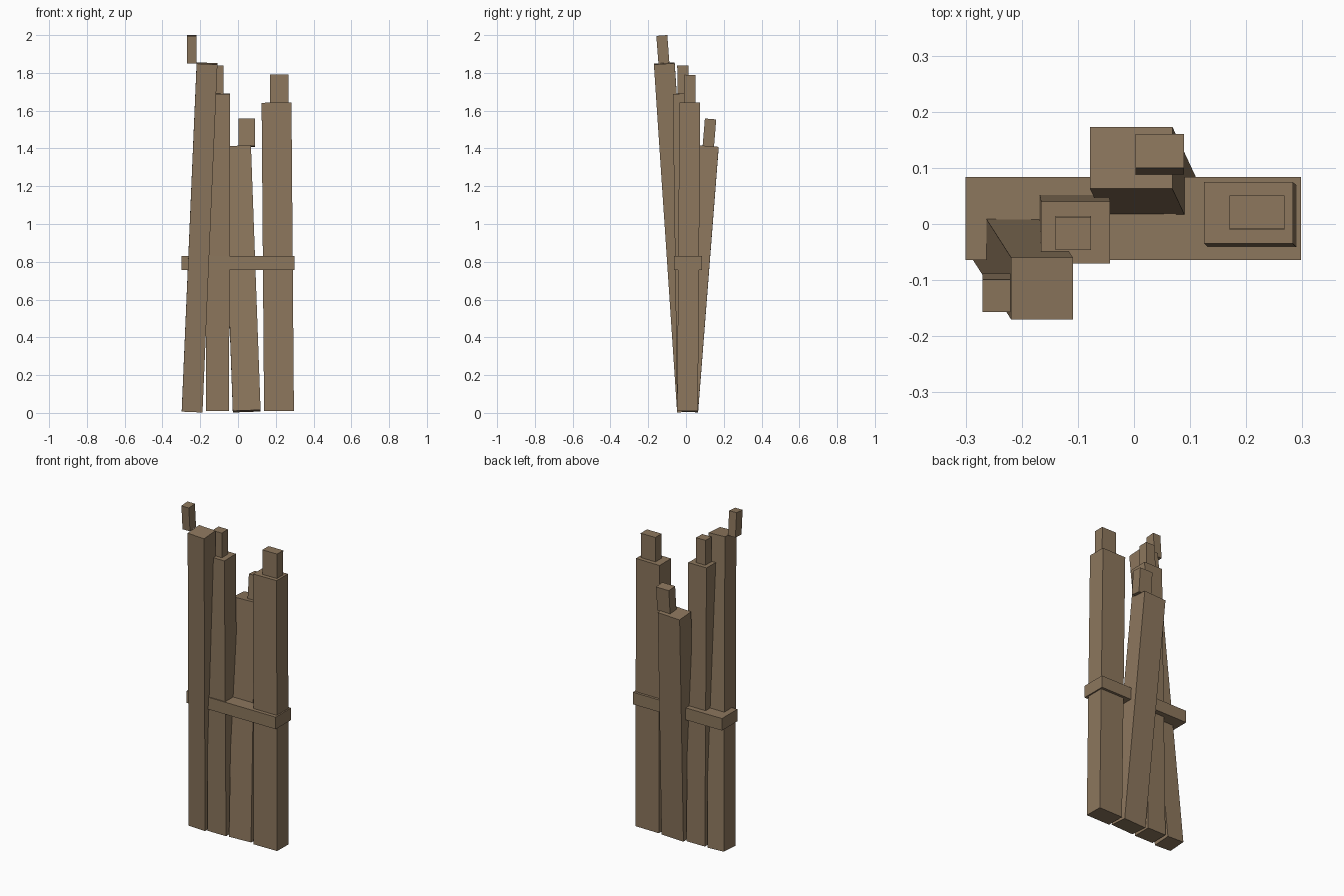
import bpy
import bmesh

if "Cube" in bpy.data.objects:
    bpy.data.objects.remove(bpy.data.objects["Cube"], do_unlink=True)

# Single weathered wood colour
wood = bpy.data.materials.new("weathered_wood")
wood.use_nodes = True
COLOUR = (0.265, 0.184, 0.110, 1.0)
wood.diffuse_color = COLOUR
bsdf = wood.node_tree.nodes["Principled BSDF"]
bsdf.inputs["Base Color"].default_value = COLOUR
bsdf.inputs["Roughness"].default_value = 0.9


def beam(name, bottom, top, size):
    """Box leaning from bottom centre to top centre, ends cut square to its axis."""
    lean = [(t - b) / (top[2] - bottom[2]) for b, t in zip(bottom[:2], top[:2])]
    bm = bmesh.new()
    bmesh.ops.create_cube(bm, size=1.0)
    for v in bm.verts:
        end = top if v.co.z > 0 else bottom
        dx, dy = v.co.x * size[0], v.co.y * size[1]
        v.co = (end[0] + dx, end[1] + dy, end[2] - lean[0] * dx - lean[1] * dy)
    mesh = bpy.data.meshes.new(name)
    bm.to_mesh(mesh)
    bm.free()
    mesh.materials.append(wood)
    obj = bpy.data.objects.new(name, mesh)
    bpy.context.collection.objects.link(obj)
    return obj


# Upright planks: bottom centre, top centre, width and depth
beam("plank_far_right", (-0.243, 0.008, 0.008), (-0.164, -0.115, 1.85), (0.11, 0.11))
beam("plank_mid_right", (-0.109, 0.008, 0.010), (-0.104, -0.015, 1.69), (0.123, 0.11))
beam("plank_mid_left", (0.046, 0.009, 0.009), (-0.005, 0.118, 1.41), (0.147, 0.11))
beam("plank_far_left", (0.217, 0.008, 0.010), (0.204, 0.020, 1.642), (0.158, 0.11))

# Small pegs on the plank tops
beam("peg_far_right", (-0.245, -0.117, 1.852), (-0.245, -0.128, 1.998), (0.05, 0.058))
beam("peg_mid_right", (-0.108, -0.015, 1.68), (-0.108, -0.017, 1.84), (0.063, 0.059))
beam("peg_mid_left", (0.046, 0.118, 1.41), (0.046, 0.130, 1.556), (0.086, 0.06))
beam("peg_far_left", (0.219, 0.020, 1.63), (0.219, 0.021, 1.79), (0.098, 0.06))

# Crossbar tying the planks together
beam("crossbar", (-0.001, 0.010, 0.757), (-0.001, 0.010, 0.83), (0.598, 0.148))
